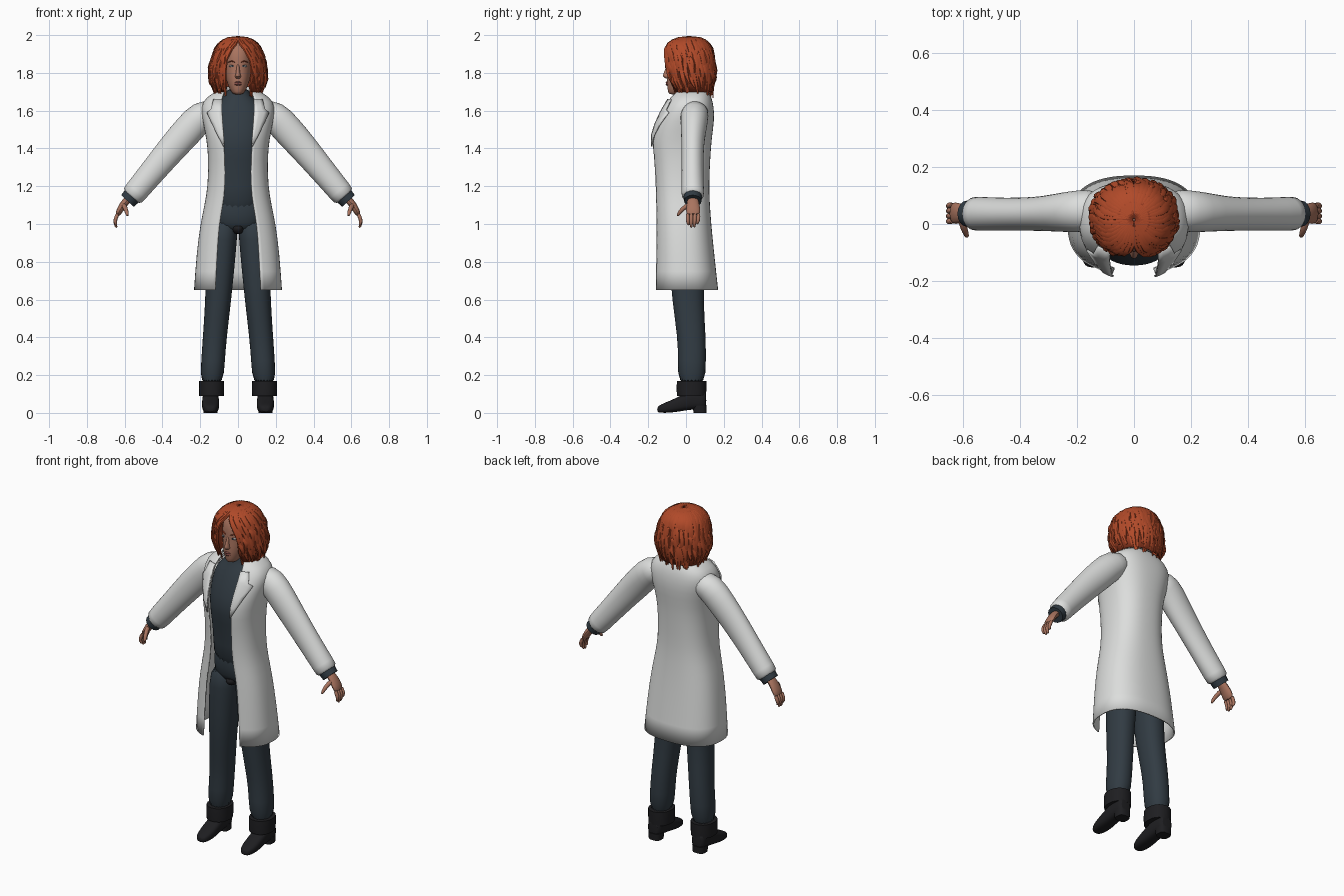
import bpy, bmesh, math, random
from mathutils import Vector

if "Cube" in bpy.data.objects:
    bpy.data.objects.remove(bpy.data.objects["Cube"])

random.seed(4)


def material(name, rgb):
    m = bpy.data.materials.new(name)
    m.diffuse_color = (*rgb, 1)
    m.use_nodes = True
    m.node_tree.nodes["Principled BSDF"].inputs["Base Color"].default_value = m.diffuse_color
    return m


WHITE = material("coat white", (0.72, 0.73, 0.72))
NAVY = material("slate blue cloth", (0.031, 0.044, 0.056))
BLACK = material("black leather", (0.013, 0.013, 0.015))
SKIN = material("skin", (0.40, 0.175, 0.115))
LIP = material("lip", (0.27, 0.085, 0.07))
HAIR = material("copper hair", (0.44, 0.068, 0.022))
DEEP = material("deep copper hair", (0.30, 0.043, 0.015))
EYE = material("eye white", (0.5, 0.5, 0.5))
IRIS = material("dark iris", (0.03, 0.035, 0.045))


def finish(name, bm, mat, closed=True, mirror=False, subsurf=0, thick=0):
    """Turn a bmesh into a smooth-shaded object with its modifiers."""
    if closed:
        bmesh.ops.recalc_face_normals(bm, faces=bm.faces[:])
    for f in bm.faces:
        f.smooth = True
    me = bpy.data.meshes.new(name)
    bm.to_mesh(me)
    bm.free()
    me.set_sharp_from_angle(angle=math.radians(50))
    me.materials.append(mat)
    ob = bpy.data.objects.new(name, me)
    bpy.context.collection.objects.link(ob)
    if mirror:
        ob.modifiers.new("Mirror", 'MIRROR')
    if subsurf:
        sub = ob.modifiers.new("Subdivision", 'SUBSURF')
        sub.levels = sub.render_levels = subsurf
        sub.boundary_smooth = 'PRESERVE_CORNERS'
    if thick:
        sol = ob.modifiers.new("Solidify", 'SOLIDIFY')
        sol.thickness, sol.offset = thick, 0
    return ob


def section(row, u, n):
    """Point on a superellipse section; u runs round from the front opening."""
    _, hw, lo, hi, gap, cx = row
    a = math.asin((gap / hw) ** (n / 2)) if gap else 0
    t = a + u * (2 * math.pi - 2 * a)
    s, c = math.sin(t), -math.cos(t)
    x = math.copysign(abs(s) ** (2 / n), s) * hw
    y = (lo + hi) / 2 + math.copysign(abs(c) ** (2 / n), c) * (hi - lo) / 2
    return cx + x, y


def pad(row):
    return tuple(row) + (0, 0)[len(row) - 4:]


def at(rows, z):
    """Section row interpolated at a height."""
    if z <= rows[0][0]:
        return rows[0]
    for p, q in zip(rows, rows[1:]):
        if z <= q[0]:
            f = (z - p[0]) / (q[0] - p[0])
            return tuple(i + (j - i) * f for i, j in zip(p, q))
    return rows[-1]


def shell(name, rows, mat, sides=20, n=2.2, along_y=False, **kw):
    """Loft of rows (z, half width, y front, y back, opening, centre x)."""
    rows = [pad(r) for r in rows]
    is_open = any(r[4] for r in rows)
    bm = bmesh.new()
    rings = []
    for r in rows:
        ring = []
        for j in range(sides):
            x, y = section(r, j / (sides - 1 if is_open else sides), n)
            ring.append(bm.verts.new((x, r[0], y) if along_y else (x, y, r[0])))
        rings.append(ring)
    for p, q in zip(rings, rings[1:]):
        for j in range(sides - 1 if is_open else sides):
            k = (j + 1) % sides
            bm.faces.new((p[j], p[k], q[k], q[j]))
    if not is_open:
        bm.faces.new(rings[0])
        bm.faces.new(rings[-1])
    return finish(name, bm, mat, closed=not is_open, **kw)


def tubes(name, paths, mat, sides=8, **kw):
    """Swept tubes; each path is (reference direction, [(x, y, z, r, r_ref)])."""
    bm = bmesh.new()
    for ref, pts in paths:
        pos = [Vector(p[:3]) for p in pts]
        rings = []
        for i, p in enumerate(pts):
            tan = (pos[min(i + 1, len(pos) - 1)] - pos[max(i - 1, 0)]).normalized()
            b = (Vector(ref) - tan * tan.dot(Vector(ref))).normalized()
            a = tan.cross(b)
            rings.append([bm.verts.new(pos[i] + a * p[3] * math.cos(t) + b * p[4] * math.sin(t))
                          for t in (2 * math.pi * j / sides for j in range(sides))])
        for p, q in zip(rings, rings[1:]):
            for j in range(sides):
                k = (j + 1) % sides
                bm.faces.new((p[j], p[k], q[k], q[j]))
        bm.faces.new(rings[0])
        bm.faces.new(rings[-1])
    return finish(name, bm, mat, **kw)


Y = (0, 1, 0)

# Shoes, heels and boot cuffs
shell("shoe", [(y, w, lo, hi, 0, .145) for y, w, lo, hi in (
    (-.153, .018, .004, .03), (-.135, .036, 0, .045), (-.085, .046, 0, .064), (-.03, .046, .008, .09),
    (.03, .044, .018, .12), (.09, .042, .018, .12), (.108, .034, .02, .11))],
    BLACK, n=2.8, along_y=True, mirror=True, subsurf=1)
shell("shoe_heel", [(0, .037, .04, .108, 0, .145), (.04, .04, .035, .11, 0, .145)], BLACK, n=3, mirror=True)
shell("boot_cuff", [(.09, .066, -.048, .106, 0, .14), (.13, .067, -.05, .108, 0, .14),
                    (.17, .066, -.048, .108, 0, .14)], BLACK, mirror=True)

# Trousers
shell("trouser_leg", [(.14, .064, -.045, .105, 0, .14), (.28, .063, -.043, .106, 0, .132),
                      (.4, .064, -.045, .106, 0, .123), (.6, .069, -.075, .092, 0, .104),
                      (.75, .076, -.085, .1, 0, .096), (.93, .083, -.09, .11, 0, .086),
                      (1.03, .075, -.09, .11, 0, .075)], NAVY, mirror=True, subsurf=1)
shell("pelvis", [(.95, .09, -.06, .09), (1, .148, -.095, .115), (1.1, .142, -.1, .11), (1.16, .12, -.09, .09)],
      NAVY, subsurf=1)
shell("crotch_panel", [(.945, .018, -.08, 0), (.97, .034, -.098, 0), (.995, .026, -.1, 0)], BLACK, subsurf=1)

# Shirt with its high collar
shell("shirt", [(1.05, .137, -.115, .105), (1.2, .128, -.118, .09), (1.35, .135, -.14, .1),
                (1.44, .145, -.155, .115), (1.55, .15, -.12, .125), (1.63, .13, -.085, .115),
                (1.67, .075, -.06, .09), (1.70, .06, -.052, .075), (1.715, .057, -.05, .07)],
      NAVY, sides=24, subsurf=1)

# Open long coat
COAT = [pad(r) for r in (
    (.65, .23, -.17, .167, .12), (.85, .216, -.165, .145, .11), (1, .196, -.163, .13, .1),
    (1.1, .174, -.162, .123, .08), (1.2, .156, -.163, .118, .067), (1.35, .153, -.172, .125, .07),
    (1.45, .163, -.188, .132, .076), (1.55, .185, -.156, .147, .084), (1.62, .195, -.117, .144, .088),
    (1.67, .168, -.088, .132, .085), (1.705, .1, -.055, .112, .07))]
shell("coat_body", COAT, WHITE, sides=29, n=2.5, subsurf=1, thick=.008)
shell("coat_collar", [(1.66, .125, -.085, .133, .088), (1.69, .098, -.062, .115, .075),
                      (1.725, .078, -.035, .098, .06)], WHITE, sides=17, subsurf=1, thick=.01)

# Lapels laid over the chest of the coat
bm = bmesh.new()
prev = None
for z, w in ((1.41, .004), (1.47, .032), (1.53, .056), (1.59, .08), (1.605, .058), (1.66, .045)):
    r = at(COAT, z)
    line = []
    for k in range(4):
        x = r[4] + w * k / 3 - .002
        y = (r[2] + r[3]) / 2 - (r[3] - r[2]) / 2 * (1 - (x / r[1]) ** 2.5) ** .4
        line.append(bm.verts.new((x, y - .01, z)))
    if prev:
        for k in range(3):
            bm.faces.new((prev[k], prev[k + 1], line[k + 1], line[k]))
    prev = line
finish("coat_lapel", bm, WHITE, closed=False, mirror=True, thick=.007)

# Sleeves and the shirt cuffs inside them
tubes("coat_sleeve", [(Y, [(.11, .05, 1.6, .06, .07), (.19, .045, 1.58, .085, .078), (.265, .04, 1.495, .084, .068),
                           (.34, .035, 1.412, .079, .06), (.45, .034, 1.28, .07, .058),
                           (.55, .036, 1.16, .064, .061), (.567, .036, 1.14, .063, .062)])],
      WHITE, sides=16, mirror=True, subsurf=1)
tubes("shirt_cuff", [(Y, [(.55, .036, 1.16, .05, .05), (.585, .036, 1.122, .046, .046)])],
      NAVY, sides=16, mirror=True)

# Hands: palm, four curled fingers and thumb
hand = [(Y, [(.56, .036, 1.15, .024, .03), (.602, .037, 1.112, .022, .035),
             (.625, .038, 1.075, .02, .043), (.64, .038, 1.043, .014, .04)])]
for y, tip in ((.009, .992), (.028, .978), (.047, .98), (.066, .998)):
    hand.append((Y, [(.634, y, 1.06, .012, .011), (.65, y, 1.025, .011, .011),
                     (.651, y * .9 + .002, (1.025 + tip) / 2, .01, .01), (.642, y * .8 + .006, tip, .006, .006)]))
hand.append((Y, [(.607, .02, 1.105, .015, .015), (.596, -.015, 1.083, .013, .013),
                 (.588, -.036, 1.06, .011, .011), (.584, -.046, 1.04, .006, .006)]))
tubes("hand", hand, SKIN, mirror=True, subsurf=1)

# Head, neck and face
shell("neck", [(1.62, .055, -.05, .07), (1.69, .045, -.042, .06), (1.76, .045, -.04, .06)], SKIN)
shell("head", [(1.685, .02, -.086, -.02), (1.695, .035, -.095, .02), (1.735, .055, -.102, .06),
               (1.78, .067, -.102, .09), (1.82, .072, -.098, .1), (1.86, .074, -.099, .108),
               (1.91, .073, -.094, .108), (1.95, .06, -.072, .095), (1.975, .032, -.03, .065)],
      SKIN, sides=24, subsurf=1)
shell("nose", [(1.768, .011, -.108, -.07), (1.78, .018, -.124, -.07), (1.792, .013, -.123, -.07),
               (1.82, .009, -.11, -.07), (1.85, .008, -.099, -.07)], SKIN, sides=12, subsurf=1)
shell("lips", [(1.732, .01, -.104, -.07), (1.738, .02, -.108, -.07), (1.744, .022, -.105, -.07),
               (1.75, .019, -.108, -.07), (1.755, .008, -.105, -.07)], LIP, sides=16)
shell("eye", [(-.094, .012, 1.832, 1.84, 0, .031), (-.08, .016, 1.828, 1.844, 0, .031)],
      EYE, sides=12, along_y=True, mirror=True)
shell("iris", [(-.096, .005, 1.831, 1.841, 0, .03), (-.09, .006, 1.83, 1.842, 0, .03)],
      IRIS, sides=10, along_y=True, mirror=True)
tubes("eyebrow", [((0, 0, 1), [(.015, -.096, 1.856, .004, .002), (.034, -.09, 1.863, .004, .003),
                               (.052, -.072, 1.856, .003, .002)])], DEEP, sides=6, mirror=True)

# Hair: an under layer open at the face, then wavy locks over it
CAP = [pad(r) for r in (
    (1.70, .122, -.07, .135, .068), (1.76, .142, -.092, .145, .068), (1.82, .141, -.106, .146, .07),
    (1.88, .132, -.112, .142, .062), (1.93, .115, -.108, .132, .036), (1.965, .088, -.082, .11, .006),
    (1.984, .052, -.04, .075, .003), (1.991, .004, .01, .02, .0005))]
shell("hair_under_layer", CAP, DEEP, sides=33, thick=.008)


def lock(u, top, end, width, lift):
    ph = random.uniform(0, 6.28)
    pts = []
    for i in range(12):
        s = i / 11
        z = top - (top - end) * s ** 1.6
        row = at(CAP, z)
        x, y = section(row, min(1, max(0, u + .012 * s * math.sin(8 * s + ph))), 2.2)
        cy = (row[2] + row[3]) / 2
        k = lift + .06 * s * math.sin(9 * s + ph)
        taper = min(1, .4 + 2 * s) * (1 if s < .75 else 1 - (s - .75) * 2.8)
        pts.append((x * k, cy + (y - cy) * k, z, .009 * taper, width * taper))
    mx, my = pts[7][0], pts[7][1] - .02
    return (-my, mx, 0), pts


locks = [lock(i / 43, 1.991, random.uniform(1.665, 1.72), random.uniform(.013, .019), 1.02) for i in range(44)]
locks += [lock((i + .5) / 30, random.uniform(1.86, 1.93), random.uniform(1.67, 1.75), .014, 1.05)
          for i in range(30)]
tubes("hair_locks", locks, HAIR, sides=7)
